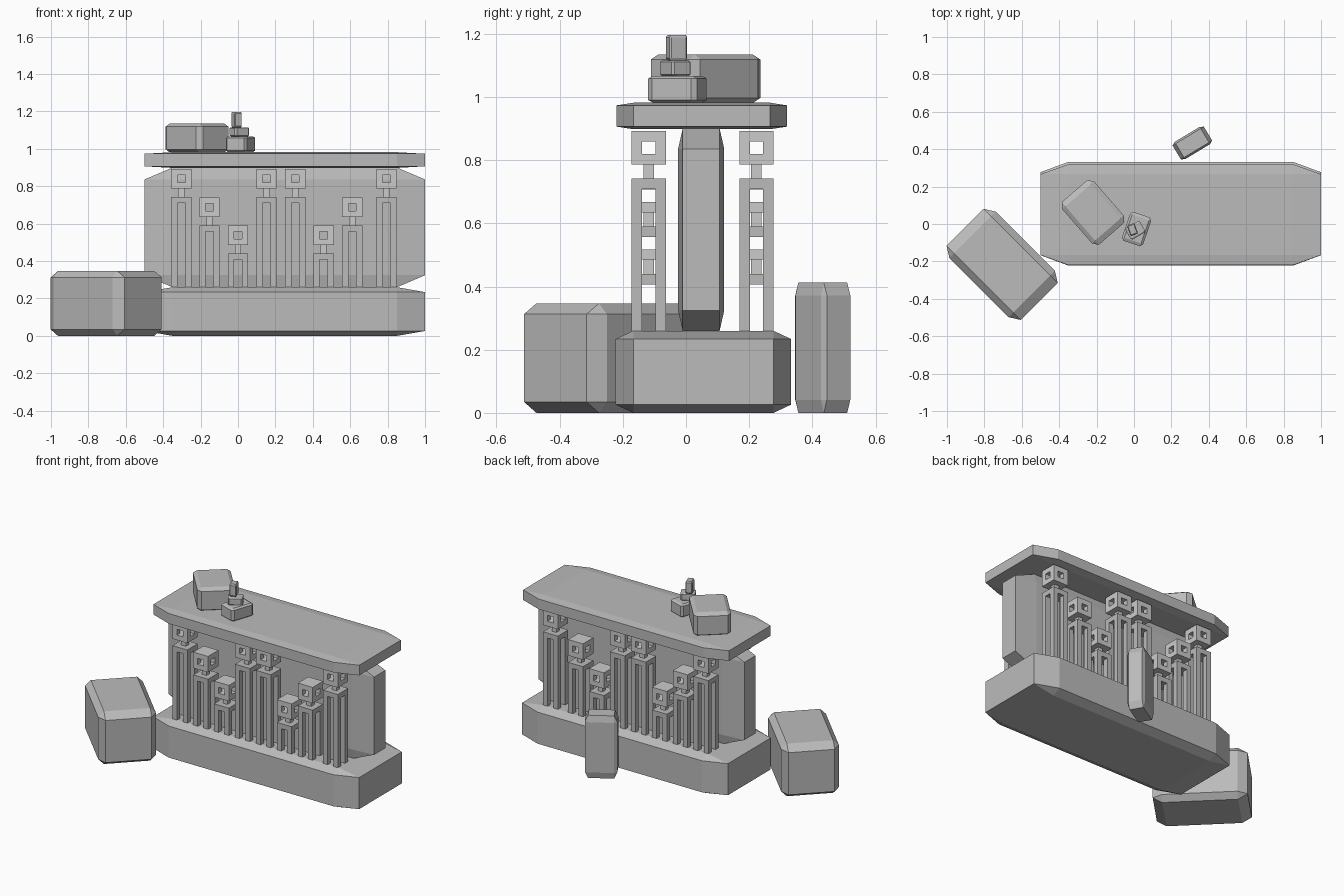
import bpy
import bmesh
from math import radians
from mathutils import Matrix, Vector

cube = bpy.data.objects.get("Cube")
if cube:
    bpy.data.objects.remove(cube, do_unlink=True)


def make_material(name, value):
    mat = bpy.data.materials.new(name)
    mat.use_nodes = True
    colour = (value, value, value, 1)
    mat.diffuse_color = colour
    mat.node_tree.nodes["Principled BSDF"].inputs["Base Color"].default_value = colour
    return mat


STONE = make_material("stone grey", 0.5)
PALE = make_material("pale stone grey", 0.6)


def place(name, mesh, location=(0, 0, 0), turn=0):
    obj = bpy.data.objects.new(name, mesh)
    obj.location = location
    obj.rotation_euler.z = radians(turn)
    bpy.context.collection.objects.link(obj)
    return obj


def block(name, x, y, bottom, size, turn=0):
    """Chamfered block: a unit cube is bevelled, then stretched."""
    bm = bmesh.new()
    bmesh.ops.create_cube(bm, size=1)
    bmesh.ops.bevel(bm, geom=bm.edges[:], offset=0.1, segments=1, affect='EDGES')
    bmesh.ops.scale(bm, vec=size, verts=bm.verts)
    mesh = bpy.data.meshes.new(name)
    bm.to_mesh(mesh)
    bm.free()
    mesh.materials.append(STONE)
    place(name, mesh, (x, y, bottom + size[2] / 2), turn)


def add_box(bm, x, y, low, high, width):
    matrix = Matrix.Translation(Vector((x, y, (low + high) / 2)))
    matrix = matrix @ Matrix.Diagonal((width, width, high - low, 1))
    bmesh.ops.create_cube(bm, size=1, matrix=matrix)


WIDTH, WALL = 0.108, 0.033
HEAD, NECK = 0.105, 0.045


def add_posts(bm, low, high):
    """Four corner posts, leaving square openings on every side."""
    offset = (WIDTH - WALL) / 2
    for sx in (-1, 1):
        for sy in (-1, 1):
            add_box(bm, sx * offset, sy * offset, low, high, WALL)


def figure_meshes(height):
    """Hollow-headed figure standing on four long legs."""
    head_base = height - HEAD
    body_top = head_base - NECK

    body = bmesh.new()
    add_posts(body, 0, body_top - WALL)
    add_box(body, 0, 0, body_top - WALL, body_top, WIDTH)

    head = bmesh.new()
    add_box(head, 0, 0, body_top, head_base, WALL)
    add_box(head, 0, 0, head_base, head_base + WALL, WIDTH)
    add_posts(head, head_base + WALL, height - WALL)
    add_box(head, 0, 0, height - WALL, height, WIDTH)

    meshes = []
    for part, bm, mat in (("body", body, STONE), ("head", head, PALE)):
        mesh = bpy.data.meshes.new("figure_" + part)
        bm.to_mesh(mesh)
        bm.free()
        mesh.materials.append(mat)
        meshes.append((part, mesh))
    return meshes


# Base, central wall and roof slab
block("base", 0.25, 0.055, 0, (1.5, 0.555, 0.26))
block("wall", 0.25, 0.048, 0.26, (1.5, 0.146, 0.64))
block("roof_slab", 0.25, 0.05, 0.898, (1.5, 0.54, 0.084))

# Rows of figures on the front and back
kinds = {"tall": figure_meshes(0.632), "middle": figure_meshes(0.48),
         "short": figure_meshes(0.33)}
row = [(-0.303, "tall"), (-0.152, "middle"), (0, "short"), (0.153, "tall"),
       (0.306, "tall"), (0.458, "short"), (0.611, "middle"), (0.794, "tall")]
for side, y in (("front", -0.118), ("back", 0.223)):
    for x, kind in row:
        for part, mesh in kinds[kind]:
            place(f"{side}_{kind}_figure_{part}", mesh, (x, y, 0.26))

# Loose stones on the ground
block("ground_boulder", -0.705, -0.216, 0, (0.56, 0.35, 0.347), -45)
block("standing_stone", 0.312, 0.433, 0, (0.195, 0.108, 0.413), 31)

# Stones resting on the roof
block("roof_boulder", -0.219, 0.062, 0.982, (0.302, 0.226, 0.152), -49)
block("stack_lower_stone", 0.014, -0.027, 0.982, (0.119, 0.163, 0.085), -19)
block("stack_middle_stone", 0.007, -0.034, 1.067, (0.09, 0.07, 0.048), 30)
block("stack_upper_stone", -0.008, -0.03, 1.115, (0.042, 0.06, 0.082), 20)
